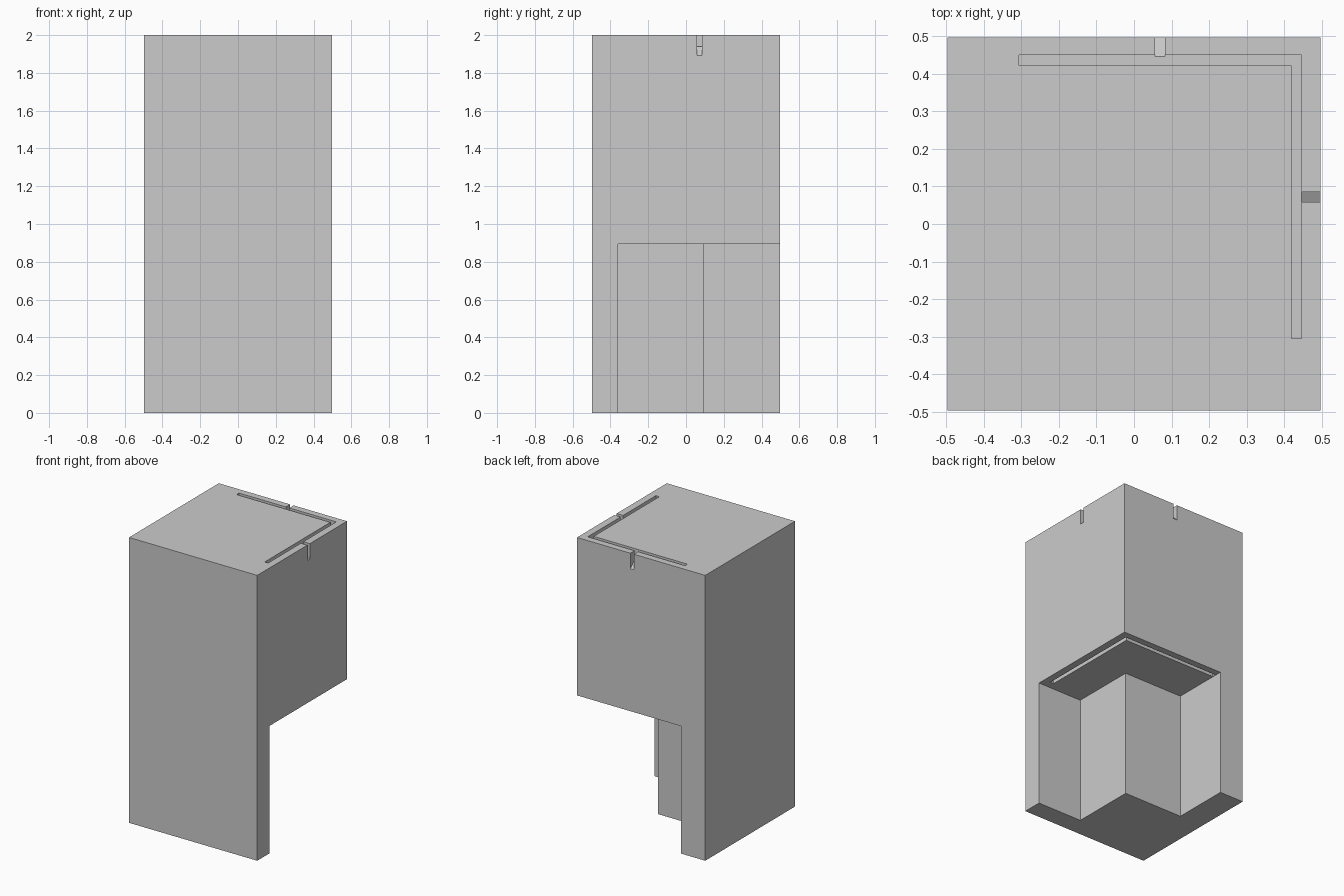
import bpy
import bmesh
from mathutils import Vector

cube = bpy.data.objects.get("Cube")
if cube:
    bpy.data.objects.remove(cube, do_unlink=True)

HALF = 0.497      # half the block width
TOP = 2.0
CEILING = 0.893   # underside of the overhang
GROOVE_DEPTH = 0.061

grey = bpy.data.materials.new("plain grey")
grey.use_nodes = True
colour = (0.6, 0.6, 0.6, 1)
grey.diffuse_color = colour
grey.node_tree.nodes["Principled BSDF"].inputs["Base Color"].default_value = colour


def prism(name, points, sweep):
    """Closed solid made by sweeping a flat outline along a vector."""
    bm = bmesh.new()
    face = bm.faces.new([bm.verts.new(p) for p in points])
    swept = bmesh.ops.extrude_face_region(bm, geom=[face])["geom"]
    verts = [v for v in swept if isinstance(v, bmesh.types.BMVert)]
    bmesh.ops.translate(bm, verts=verts, vec=Vector(sweep))
    bmesh.ops.recalc_face_normals(bm, faces=bm.faces)
    mesh = bpy.data.meshes.new(name)
    bm.to_mesh(mesh)
    bm.free()
    mesh.materials.append(grey)
    obj = bpy.data.objects.new(name, mesh)
    bpy.context.collection.objects.link(obj)
    return obj


def upright(name, outline, low, high):
    return prism(name, [(x, y, low) for x, y in outline], (0, 0, high - low))


# Main block
block = upright("corner_block", [(-HALF, -HALF), (HALF, -HALF), (HALF, HALF), (-HALF, HALF)], 0, TOP)

# Stepped recess below the overhang
recess = [(0.6, -0.36), (0.6, 0.6), (-0.31, 0.6), (-0.31, 0.095), (0.15, 0.095), (0.15, -0.36)]
cutters = [upright("recess_cutter", recess, -0.1, CEILING)]

# L-shaped grooves in the top and in the underside of the overhang
groove = [(-0.307, 0.423), (0.42, 0.423), (0.42, -0.305),
          (0.447, -0.305), (0.447, 0.45), (-0.307, 0.45)]
cutters.append(upright("top_groove_cutter", groove, TOP - GROOVE_DEPTH, TOP + 0.1))
cutters.append(upright("under_groove_cutter", groove, CEILING - 0.1, CEILING + GROOVE_DEPTH))

# Drain notches with floors sloping outward, on the side and the back
slope = [(0.44, TOP + 0.1), (0.44, 1.945), (HALF + 0.05, 1.845), (HALF + 0.05, TOP + 0.1)]
cutters.append(prism("side_notch_cutter", [(d, 0.058, z) for d, z in slope], (0, 0.027, 0)))
cutters.append(prism("back_notch_cutter", [(0.056, d, z) for d, z in slope], (0.027, 0, 0)))

# Cut everything out and keep the finished mesh
for cutter in cutters:
    cutter.hide_render = True
    cut = block.modifiers.new(cutter.name, "BOOLEAN")
    cut.operation = "DIFFERENCE"
    cut.solver = "EXACT"
    cut.object = cutter
bpy.context.view_layer.update()
graph = bpy.context.evaluated_depsgraph_get()
finished = bpy.data.meshes.new_from_object(block.evaluated_get(graph))
block.modifiers.clear()
block.data = finished
for cutter in cutters:
    bpy.data.objects.remove(cutter, do_unlink=True)
finished.materials.clear()
finished.materials.append(grey)
for poly in finished.polygons:
    poly.material_index = 0
